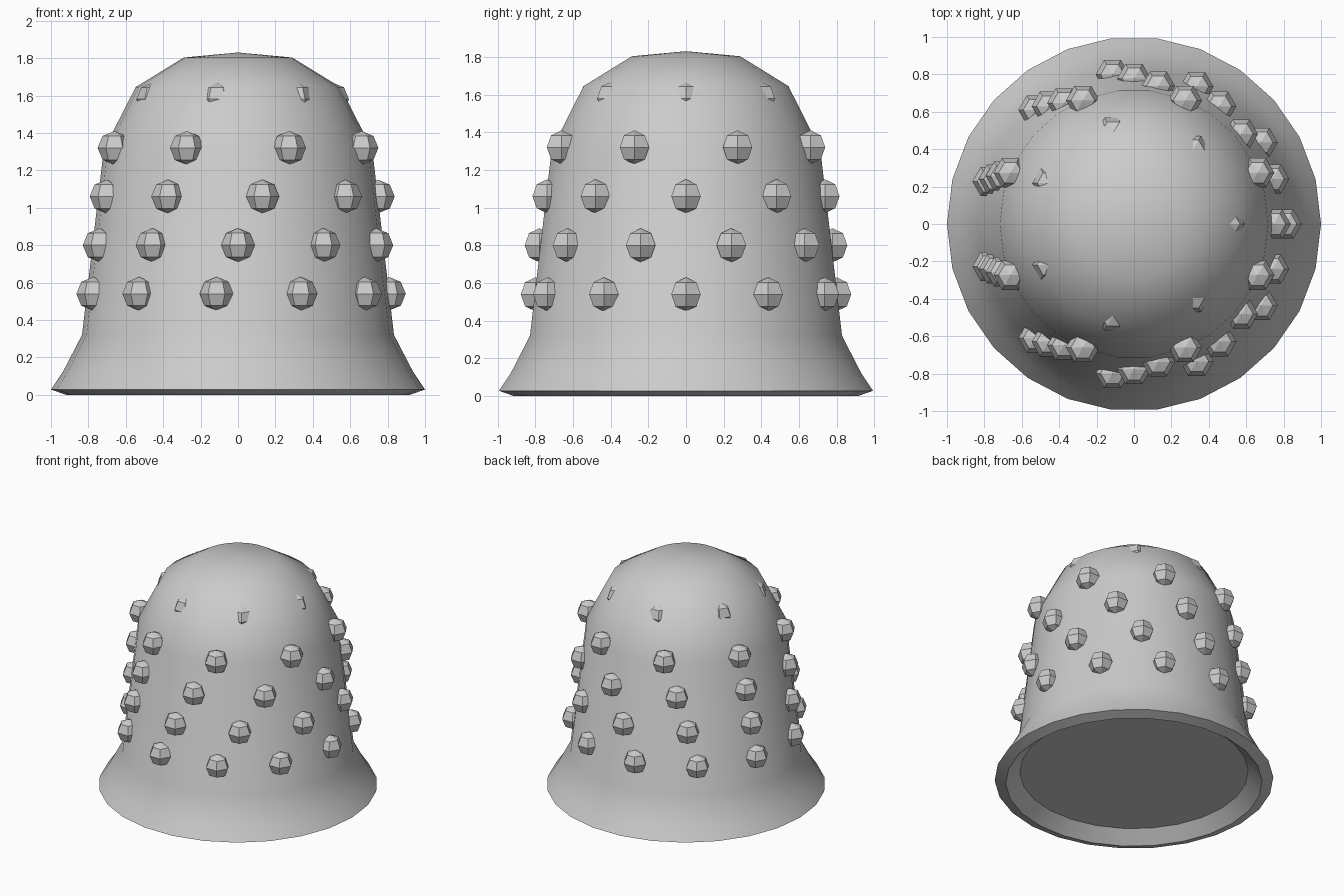
import bpy, bmesh, math
from mathutils import Matrix

if "Cube" in bpy.data.objects:
    bpy.data.objects.remove(bpy.data.objects["Cube"])

SIDES = 26

# Bell body: lathe profile (radius, z) from top centre to the recessed underside
profile = [(0, 1.83), (0.29, 1.803), (0.547, 1.645), (0.718, 1.31), (0.834, 0.32),
           (0.935, 0.125), (1.0, 0.028), (0.92, 0.0), (0.82, 0.088), (0, 0.088)]


def make_object(name, bm):
    bmesh.ops.recalc_face_normals(bm, faces=bm.faces)
    mesh = bpy.data.meshes.new(name)
    bm.to_mesh(mesh)
    bm.free()
    obj = bpy.data.objects.new(name, mesh)
    bpy.context.collection.objects.link(obj)
    return obj


bm = bmesh.new()
rings = []
for r, z in profile:
    n = SIDES if r else 1
    rings.append([bm.verts.new((r * math.cos(2 * math.pi * k / SIDES),
                                r * math.sin(2 * math.pi * k / SIDES), z)) for k in range(n)])
for a, b in zip(rings, rings[1:]):
    for k in range(SIDES):
        j = (k + 1) % SIDES
        corners = [a[k % len(a)], b[k % len(b)], b[j % len(b)], a[j % len(a)]]
        bm.faces.new(list(dict.fromkeys(corners)))
body = make_object("bell_body", bm)
bpy.context.view_layer.objects.active = body
body.select_set(True)
bpy.ops.object.shade_smooth_by_angle(angle=math.radians(40))
body.select_set(False)

# Knob rows: one knob fewer per row upwards, odd rows shifted half a step
for row, radius in enumerate([0.807, 0.778, 0.748, 0.715, 0.503]):
    count = 11 - row
    z = 0.54 + 0.26 * row
    bm = bmesh.new()
    for k in range(count):
        a = 2 * math.pi * (k + 0.5 * (row % 2)) / count
        place = Matrix.Translation((radius * math.cos(a), radius * math.sin(a), z))
        bmesh.ops.create_uvsphere(bm, u_segments=6, v_segments=4, radius=0.09,
                                  matrix=place @ Matrix.Rotation(math.radians(30), 4, 'Z'))
    make_object(f"knob_row_{row + 1}", bm)
